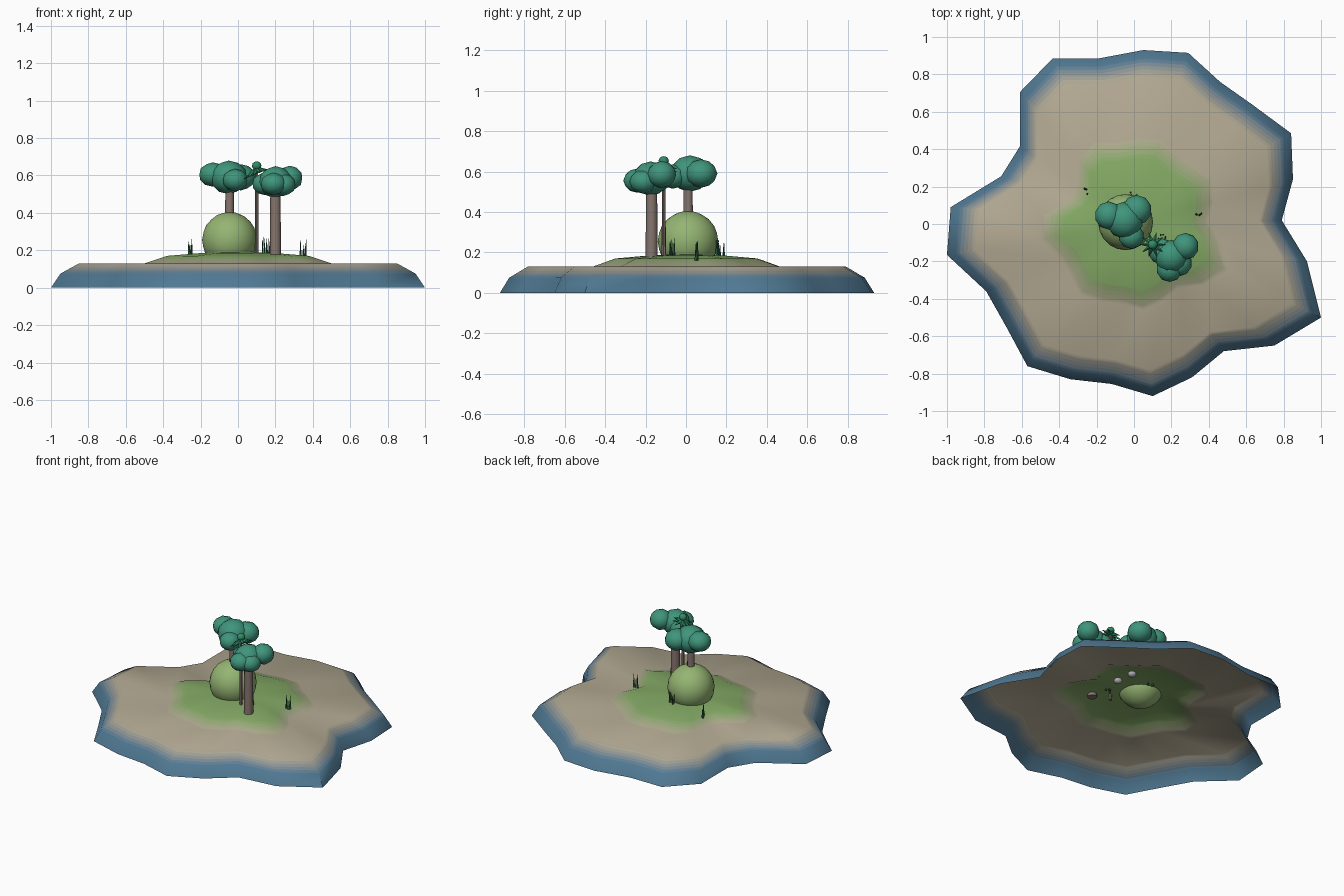
import bpy, bmesh, math, random
from mathutils import Vector

if "Cube" in bpy.data.objects:
    bpy.data.objects.remove(bpy.data.objects["Cube"])

random.seed(4)


def material(name, rgb):
    m = bpy.data.materials.new(name)
    m.diffuse_color = (*rgb, 1)
    m.use_nodes = True
    m.node_tree.nodes["Principled BSDF"].inputs["Base Color"].default_value = m.diffuse_color
    return m


def mix(a, b, t):
    return tuple(p + (q - p) * t for p, q in zip(a, b))


BLUE, SAND, GRASS = (0.08, 0.19, 0.29), (0.45, 0.40, 0.29), (0.23, 0.40, 0.13)
LEAF = material("leaf", (0.05, 0.30, 0.20))
BUSH = material("bush", (0.30, 0.46, 0.17))
BARK = material("bark", (0.24, 0.18, 0.155))
BLADE = material("blade", (0.02, 0.11, 0.05))
FROND = material("frond", (0.03, 0.26, 0.13))
ROCK = material("rock", (0.42, 0.42, 0.44))


def make_object(name, bm, mats, angle=40):
    bmesh.ops.recalc_face_normals(bm, faces=bm.faces) if angle else None
    me = bpy.data.meshes.new(name)
    bm.to_mesh(me)
    bm.free()
    for m in mats:
        me.materials.append(m)
    ob = bpy.data.objects.new(name, me)
    bpy.context.collection.objects.link(ob)
    if angle:
        bpy.ops.object.select_all(action='DESELECT')
        ob.select_set(True)
        bpy.context.view_layer.objects.active = ob
        bpy.ops.object.shade_smooth_by_angle(angle=math.radians(angle))
    return ob


def blob(bm, centre, size, sub=2):
    vs = bmesh.ops.create_icosphere(bm, subdivisions=sub, radius=1)["verts"]
    for v in vs:
        v.co = Vector(centre) + Vector([a * b for a, b in zip(v.co, size)])


def spike(bm, a, b, r1, r2, sides):
    a, b = Vector(a), Vector(b)
    d = b - a
    vs = bmesh.ops.create_cone(bm, cap_ends=True, segments=sides, radius1=r1,
                               radius2=r2, depth=d.length)["verts"]
    q = d.to_track_quat('Z', 'Y')
    for v in vs:
        v.co = q @ v.co + (a + b) / 2


# Island: one shoreline outline, scaled into rings (an open shell underneath)
shore = [(1, -.5), (.925, -.2), (.79, .02), (.85, .24), (.84, .485), (.63, .64),
         (.46, .76), (.29, .915), (.05, .93), (-.19, .885), (-.435, .885),
         (-.61, .705), (-.61, .415), (-.71, .255), (-.98, .09), (-1, -.165),
         (-.79, -.36), (-.68, -.555), (-.57, -.76), (-.34, -.83), (-.12, -.855),
         (.10, -.92), (.31, -.82), (.48, -.68), (.75, -.65)]
# scale, height, colour at the ring, strips up to the next ring
profile = [(1, 0, BLUE, 1), (.95, .075, BLUE, 5), (.85, .13, SAND, 1),
           (.5, .13, SAND, 5), (.38, .17, GRASS, 1), (.2, .185, GRASS, 1),
           (.08, .19, GRASS, 1)]
rings, mats = [], []
for (s0, z0, c0, n), (s1, z1, c1, _) in zip(profile, profile[1:]):
    for i in range(n):
        rings.append((s0 + (s1 - s0) * i / n, z0 + (z1 - z0) * i / n))
        mats.append(material("ground", mix(c0, c1, (i + .5) / n)))
rings.append(profile[-1][:2])
bm = bmesh.new()
loops = [[bm.verts.new((x * s, y * s, z)) for x, y in shore] for s, z in rings]
for k, (lo, hi) in enumerate(zip(loops, loops[1:])):
    for i in range(len(shore)):
        j = (i + 1) % len(shore)
        bm.faces.new((lo[i], lo[j], hi[j], hi[i])).material_index = k
bm.faces.new(loops[-1]).material_index = len(mats) - 1
make_object("island", bm, mats, 50)

# Round bush
bm = bmesh.new()
blob(bm, (-.045, .01, .255), (.147, .15, .15), 3)
make_object("round_bush", bm, [BUSH])

# Trees: trunk plus a cluster of flattened leaf balls
trees = [((-.045, .01), .025, .16, .58,
          [(-.05, .02, .59, .10, .09), (-.135, .045, .605, .075, .065),
           (.015, .075, .59, .08, .07), (-.015, -.065, .575, .068, .06)]),
         ((.20, -.17), .03, .16, .56,
          [(.20, -.175, .565, .09, .085), (.275, -.12, .585, .072, .067),
           (.145, -.145, .555, .07, .06), (.19, -.24, .555, .07, .06),
           (.24, -.21, .55, .07, .06)])]
for n, ((x, y), r, z0, z1, balls) in enumerate(trees, 1):
    bm = bmesh.new()
    spike(bm, (x, y, z0), (x, y, z1), r, r * .9, 12)
    make_object(f"tree_trunk_{n}", bm, [BARK])
    bm = bmesh.new()
    for bx, by, bz, br, bh in balls:
        blob(bm, (bx, by, bz), (br, br, bh))
    make_object(f"tree_canopy_{n}", bm, [LEAF])

# Slender palm: thin stem, ring of fronds, ball on top
px, py = .10, -.11
bm = bmesh.new()
spike(bm, (px, py, .15), (px, py, .63), .011, .008, 8)
make_object("palm_stem", bm, [BARK])
bm = bmesh.new()
for i in range(10):
    a = math.tau * i / 10
    tip = (px + .068 * math.cos(a), py + .068 * math.sin(a), .605 + .025 * math.cos(a))
    spike(bm, (px, py, .63), tip, .017, .001, 5)
make_object("palm_fronds", bm, [FROND])
bm = bmesh.new()
blob(bm, (px, py, .652), (.026, .026, .024))
make_object("palm_bud", bm, [FROND])

# Grass tufts
tufts = [(-.265, .17, .165), (.345, .065, .16), (0, .165, .175), (.15, -.075, .175)]
for n, (x, y, z) in enumerate(tufts, 1):
    bm = bmesh.new()
    for i in range(5):
        a = random.uniform(0, math.tau)
        bx, by = x + .018 * math.cos(a), y + .018 * math.sin(a)
        h = random.uniform(.06, .105)
        spike(bm, (bx, by, z), (bx + random.uniform(-.006, .006), by, z + h), .006, .001, 4)
    make_object(f"grass_tuft_{n}", bm, [BLADE], 0)

# Pebbles buried in the hill, seen only from below
for n, (x, y) in enumerate([(.24, .13), (.226, .25)], 1):
    bm = bmesh.new()
    blob(bm, (x, y, .13), (.028, .028, .02))
    make_object(f"pebble_{n}", bm, [ROCK])
